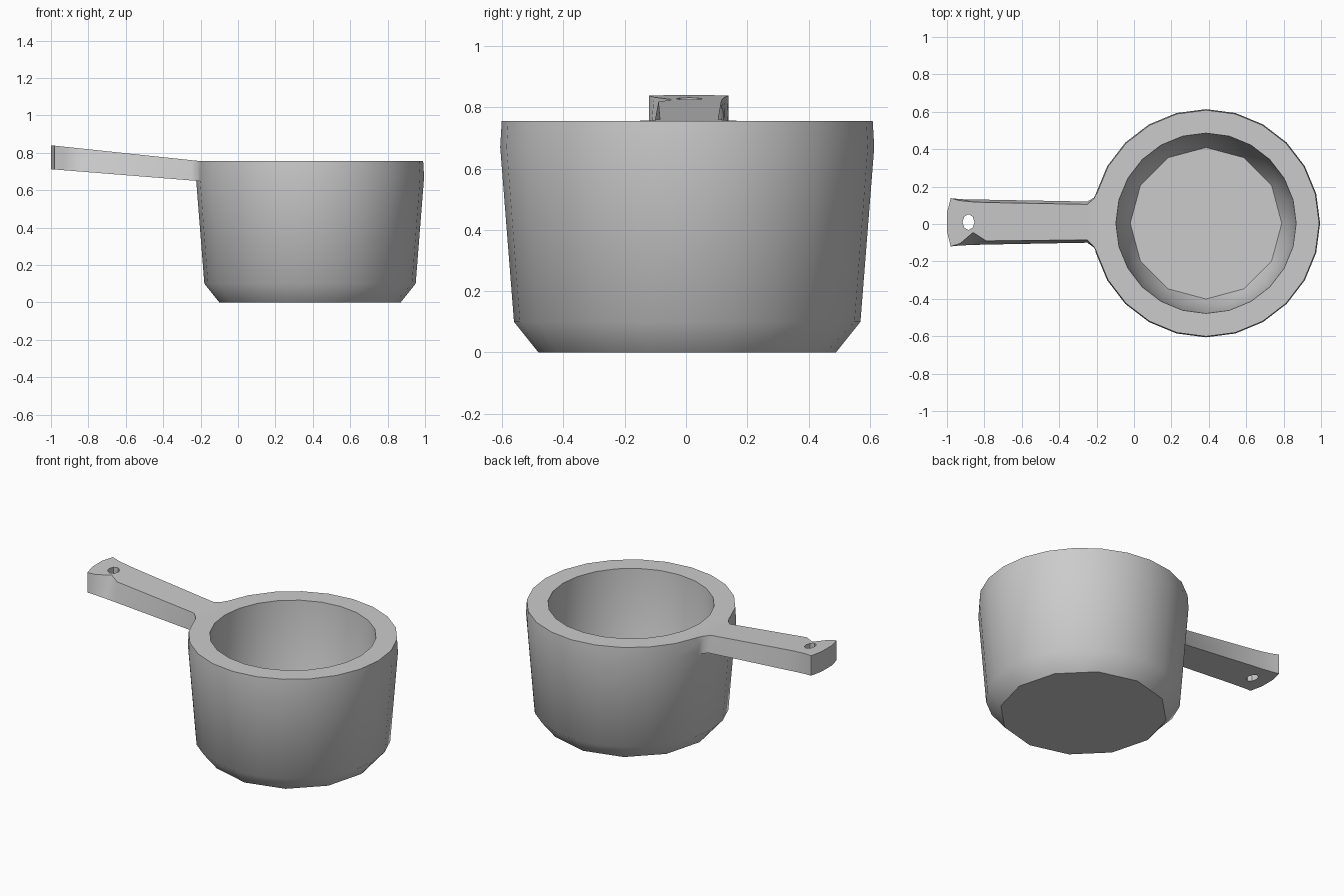
import bpy, bmesh, math
from mathutils import Matrix

cube = bpy.data.objects.get("Cube")
if cube:
    bpy.data.objects.remove(cube, do_unlink=True)

grey = bpy.data.materials.new("plain grey")
grey.use_nodes = True
colour = (0.6, 0.6, 0.6, 1)
grey.diffuse_color = colour
grey.node_tree.nodes["Principled BSDF"].inputs["Base Color"].default_value = colour


def make_object(name, bm):
    bmesh.ops.recalc_face_normals(bm, faces=bm.faces)
    mesh = bpy.data.meshes.new(name)
    bm.to_mesh(mesh)
    bm.free()
    mesh.materials.append(grey)
    obj = bpy.data.objects.new(name, mesh)
    bpy.context.collection.objects.link(obj)
    return obj


def skin(name, rings):
    """Bridge a row of closed point rings and cap both ends."""
    bm = bmesh.new()
    loops = [[bm.verts.new(p) for p in ring] for ring in rings]
    for a, b in zip(loops, loops[1:]):
        for i in range(len(a)):
            j = (i + 1) % len(a)
            bm.faces.new((a[i], a[j], b[j], b[i]))
    bm.faces.new(loops[0])
    bm.faces.new(loops[-1])
    return make_object(name, bm)


def combine(target, tool, operation):
    mod = target.modifiers.new(operation.lower(), 'BOOLEAN')
    mod.operation = operation
    mod.solver = 'EXACT'
    mod.object = tool
    bpy.context.view_layer.objects.active = target
    bpy.ops.object.modifier_apply(modifier=mod.name)
    bpy.data.objects.remove(tool, do_unlink=True)


# Cup: turned profile (radius, height, coarse ring), outside up and inside down
SIDES = 24
profile = [(0.485, 0, True), (0.565, 0.1, False), (0.61, 0.67, False),
           (0.605, 0.755, False), (0.482, 0.755, False), (0.45, 0.24, False),
           (0.405, 0.13, True)]


def cup_ring(radius, z, coarse):
    ring = []
    for i in range(SIDES):
        angle = math.tau * i / SIDES
        # Coarse rings have half as many sides
        r = radius * math.cos(math.tau / SIDES) if coarse and i % 2 else radius
        ring.append((0.385 + r * math.cos(angle), 0.004 + r * math.sin(angle), z))
    return ring


cup = skin("measuring_cup", [cup_ring(*p) for p in profile])

# Handle: sections (x, top back y, top front y, bottom back y, bottom front y)
sections = [(-0.13, 0.2, -0.19, 0.2, -0.19),
            (-0.185, 0.19, -0.175, 0.19, -0.175),
            (-0.215, 0.135, -0.12, 0.14, -0.125),
            (-0.25, 0.105, -0.085, 0.12, -0.1),
            (-0.79, 0.115, -0.09, 0.13, -0.11),
            (-0.86, 0.118, -0.045, 0.13, -0.112),
            (-0.93, 0.125, -0.105, 0.133, -0.115),
            (-0.98, 0.138, -0.12, 0.138, -0.12),
            (-1.0, 0.06, -0.04, 0.06, -0.04)]


def handle_ring(x, top_back, top_front, low_back, low_front):
    rise = max(0, -0.2 - x)
    top, low = 0.755 + 0.106 * rise, 0.648 + 0.08 * rise
    return [(x, top_back, top), (x, top_front, top), (x, low_front, low), (x, low_back, low)]


handle = skin("handle", [handle_ring(*s) for s in sections])

# Hanging hole through the handle
bm = bmesh.new()
bmesh.ops.create_cone(bm, cap_ends=True, segments=8, radius1=1, radius2=1, depth=1,
                      matrix=Matrix.Translation((-0.885, 0.01, 0.77))
                      @ Matrix.Diagonal((0.032, 0.042, 0.5, 1)))
hole = make_object("hole_cutter", bm)
hole.hide_render = True
combine(handle, hole, 'DIFFERENCE')
combine(cup, handle, 'UNION')

# Smooth walls with crisp rim and handle edges
bpy.ops.object.select_all(action='DESELECT')
cup.select_set(True)
bpy.context.view_layer.objects.active = cup
bpy.ops.object.shade_smooth_by_angle(angle=math.radians(42))
